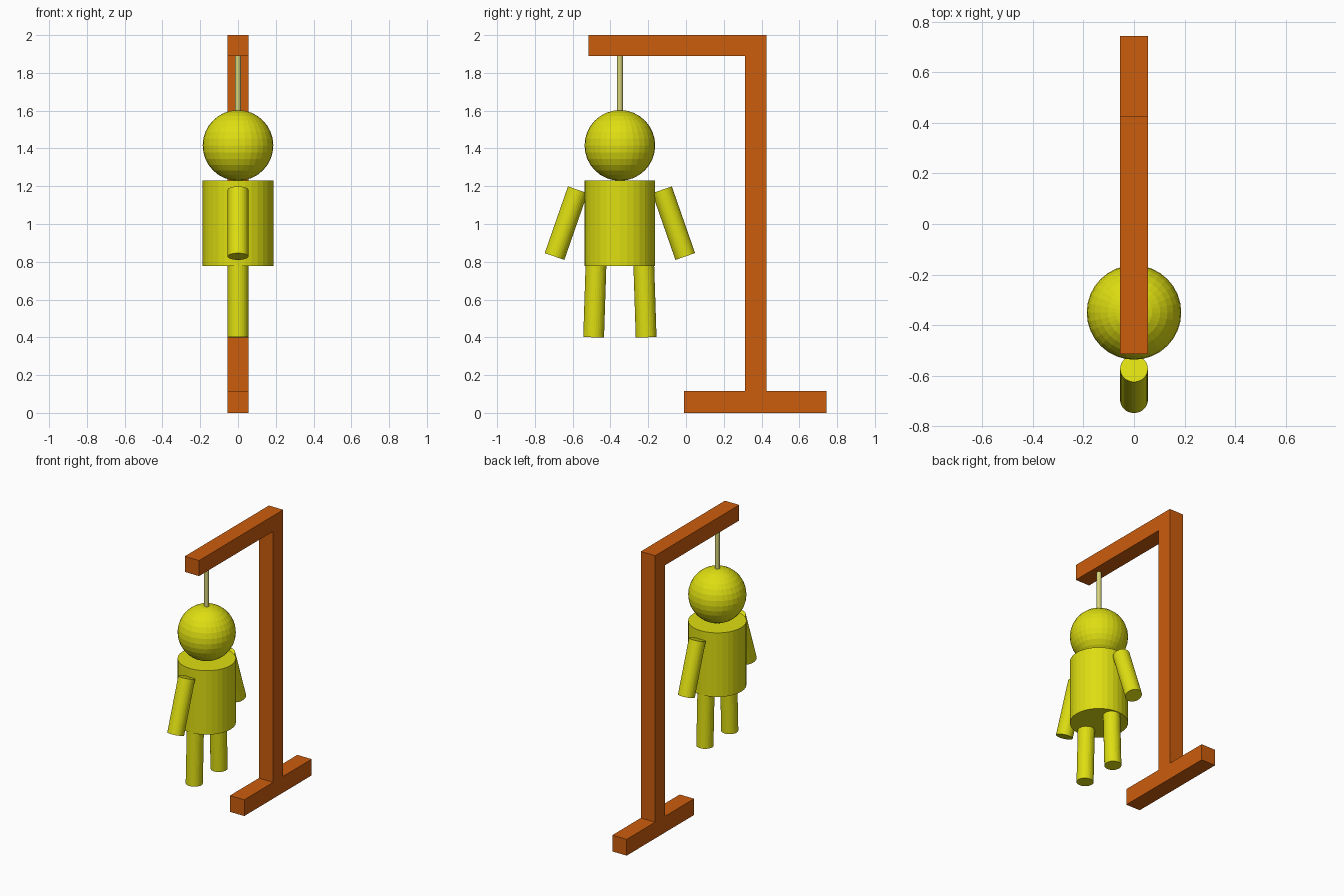
import bpy
import bmesh
from mathutils import Vector

cube = bpy.data.objects.get("Cube")
if cube:
    bpy.data.objects.remove(cube, do_unlink=True)


def make_material(name, rgb):
    mat = bpy.data.materials.new(name)
    mat.use_nodes = True
    mat.diffuse_color = (*rgb, 1)
    mat.node_tree.nodes["Principled BSDF"].inputs["Base Color"].default_value = (*rgb, 1)
    return mat


wood = make_material("orange wood", (0.6, 0.11, 0.004))
yellow = make_material("yellow", (0.73, 0.73, 0.006))
straw = make_material("pale straw", (0.68, 0.65, 0.2))


def finish(obj, name, mat):
    obj.name = name
    obj.data.name = name
    obj.data.materials.append(mat)
    return obj


def rod(name, start, end, radius, mat):
    """Flat-shaded cylinder between two points."""
    start, end = Vector(start), Vector(end)
    axis = end - start
    bpy.ops.mesh.primitive_cylinder_add(
        vertices=32, radius=radius, depth=axis.length, location=(start + end) / 2)
    obj = bpy.context.object
    obj.rotation_euler = axis.to_track_quat('Z', 'Y').to_euler()
    return finish(obj, name, mat)


# Wooden frame: side profile (y, z) of foot, post and beam, extruded across x
HALF = 0.056
profile = [(-0.01, 0), (0.743, 0), (0.743, 0.115), (0.425, 0.115), (0.425, 2),
           (-0.515, 2), (-0.515, 1.89), (0.313, 1.89), (0.313, 0.115), (-0.01, 0.115)]
bm = bmesh.new()
face = bm.faces.new([bm.verts.new((-HALF, y, z)) for y, z in profile])
side = bmesh.ops.extrude_face_region(bm, geom=[face])
moved = [v for v in side["geom"] if isinstance(v, bmesh.types.BMVert)]
bmesh.ops.translate(bm, verts=moved, vec=(2 * HALF, 0, 0))
bmesh.ops.recalc_face_normals(bm, faces=bm.faces)
mesh = bpy.data.meshes.new("wooden_frame")
bm.to_mesh(mesh)
bm.free()
frame = bpy.data.objects.new("wooden_frame", mesh)
bpy.context.collection.objects.link(frame)
finish(frame, "wooden_frame", wood)

# Rope, head and body share one vertical axis
Y = -0.35
rod("rope", (0, Y, 1.59), (0, Y, 1.89), 0.016, straw)
bpy.ops.mesh.primitive_uv_sphere_add(
    segments=32, ring_count=16, radius=0.187, location=(0, Y, 1.416))
finish(bpy.context.object, "head", yellow)
rod("body", (0, Y, 0.777), (0, Y, 1.23), 0.187, yellow)

# Arms and legs, mirrored to the front and back of the body
for label, s in (("front", -1), ("back", 1)):
    rod(label + "_arm", (0, Y + s * 0.346, 0.828), (0, Y + s * 0.223, 1.181), 0.055, yellow)
    rod(label + "_leg", (0, Y + s * 0.139, 0.4), (0, Y + s * 0.126, 0.8), 0.055, yellow)
